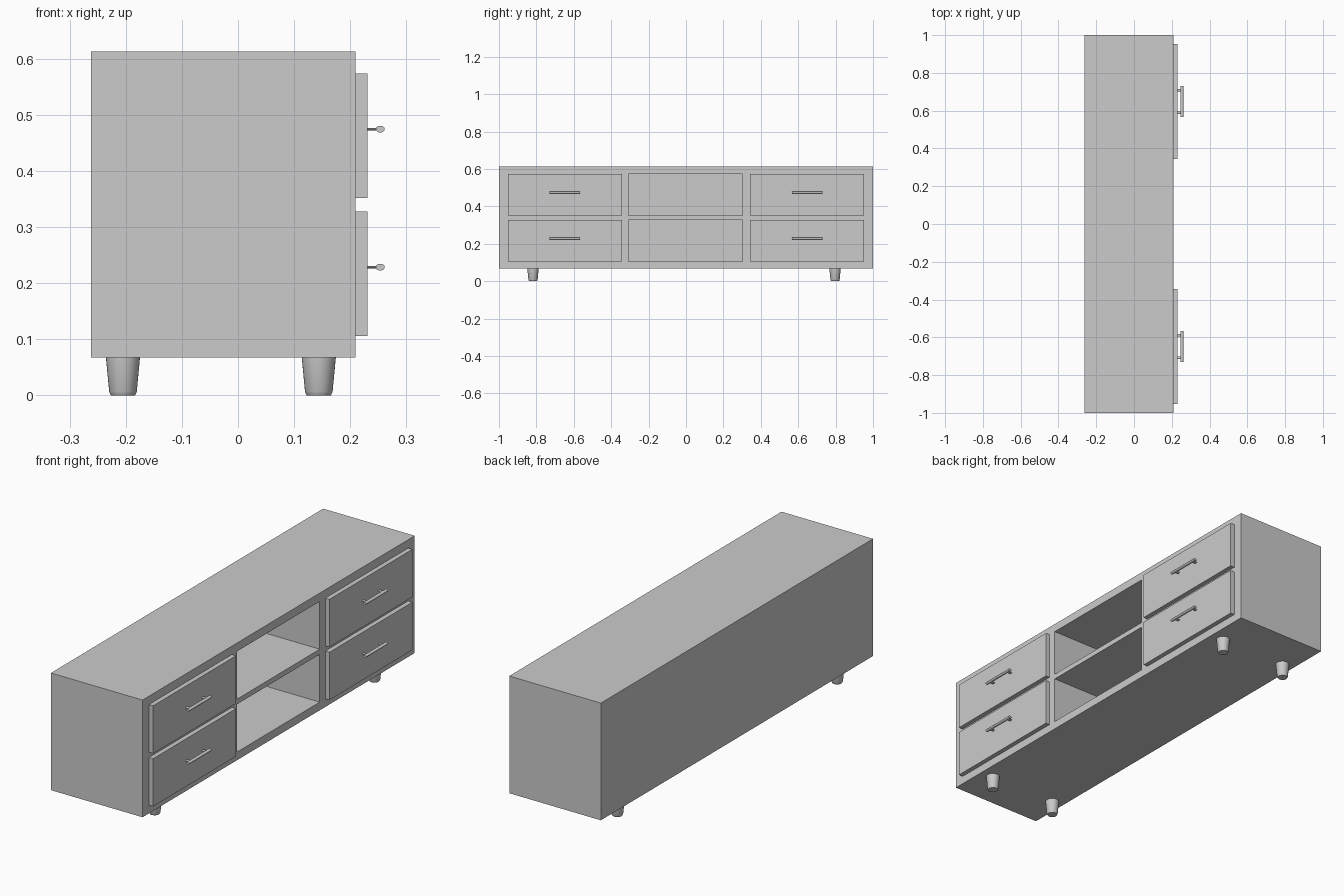
import bpy, math

if "Cube" in bpy.data.objects:
    bpy.data.objects.remove(bpy.data.objects["Cube"])

# Shared layout: two rows (z ranges) of drawers and open shelves
ROWS = {"lower": (0.106, 0.328), "upper": (0.352, 0.574)}
FRONT = 0.209
BACK = -0.262


def box(name, x, y, z):
    bpy.ops.mesh.primitive_cube_add(size=1, location=[(a + b) / 2 for a, b in (x, y, z)])
    ob = bpy.context.object
    ob.name = name
    ob.scale = [b - a for a, b in (x, y, z)]
    bpy.ops.object.transform_apply(location=False, rotation=False, scale=True)
    return ob


def rod(name, loc, rot, scale, length, verts=24):
    bpy.ops.mesh.primitive_cylinder_add(vertices=verts, radius=1, depth=length,
                                        location=loc, rotation=rot)
    ob = bpy.context.object
    ob.name = name
    ob.scale = (scale[0], scale[1], 1)
    bpy.ops.object.transform_apply(location=False, rotation=True, scale=True)
    bpy.ops.object.shade_smooth_by_angle(angle=math.radians(40))
    return ob


def lathe(name, profile, loc, segs=32):
    verts, faces = [], []
    for r, z in profile:
        for i in range(segs):
            a = 2 * math.pi * i / segs
            verts.append((r * math.cos(a), r * math.sin(a), z))
    for k in range(len(profile) - 1):
        for i in range(segs):
            j = (i + 1) % segs
            faces.append((k * segs + i, k * segs + j, (k + 1) * segs + j, (k + 1) * segs + i))
    faces.append(tuple(reversed(range(segs))))
    faces.append(tuple(range((len(profile) - 1) * segs, len(profile) * segs)))
    me = bpy.data.meshes.new(name)
    me.from_pydata(verts, [], faces)
    ob = bpy.data.objects.new(name, me)
    ob.location = loc
    bpy.context.collection.objects.link(ob)
    bpy.ops.object.select_all(action='DESELECT')
    bpy.context.view_layer.objects.active = ob
    ob.select_set(True)
    bpy.ops.object.shade_smooth_by_angle(angle=math.radians(30))
    return ob


# Cabinet body with two open shelf bays cut into the front
body = box("cabinet_body", (BACK, FRONT), (-1, 1), (0.068, 0.613))
for row, z in ROWS.items():
    cutter = box("bay_cutter", (BACK + 0.025, FRONT + 0.1), (-0.307, 0.302), z)
    mod = body.modifiers.new(row + "_bay", 'BOOLEAN')
    mod.operation = 'DIFFERENCE'
    mod.solver = 'EXACT'
    mod.object = cutter
    bpy.context.view_layer.objects.active = body
    bpy.ops.object.modifier_apply(modifier=mod.name)
    bpy.data.objects.remove(cutter)

# Drawer fronts with bar handles
for side, s in (("left", -1), ("right", 1)):
    for row, z in ROWS.items():
        tag = f"{row}_{side}"
        box(f"{tag}_drawer_front", (FRONT - 0.002, 0.2305), sorted((s * 0.343, s * 0.953)), z)
        hy, hz = s * 0.649, sum(z) / 2 + 0.0115
        rod(f"{tag}_handle_bar", (0.2535, hy, hz), (math.pi / 2, 0, 0), (0.008, 0.006), 0.163)
        for d in (-0.06, 0.06):
            rod(f"{tag}_handle_post", (0.239, hy + d, hz), (0, math.pi / 2, 0),
                (0.0025, 0.007), 0.022, 16)

# Tapered round feet
FOOT = [(0.0215, 0), (0.0235, 0.004), (0.0245, 0.006), (0.0305, 0.069)]
for depth, x in (("back", -0.205), ("front", 0.144)):
    for side, y in (("left", -0.818), ("right", 0.797)):
        lathe(f"{depth}_{side}_foot", FOOT, (x, y, 0))
